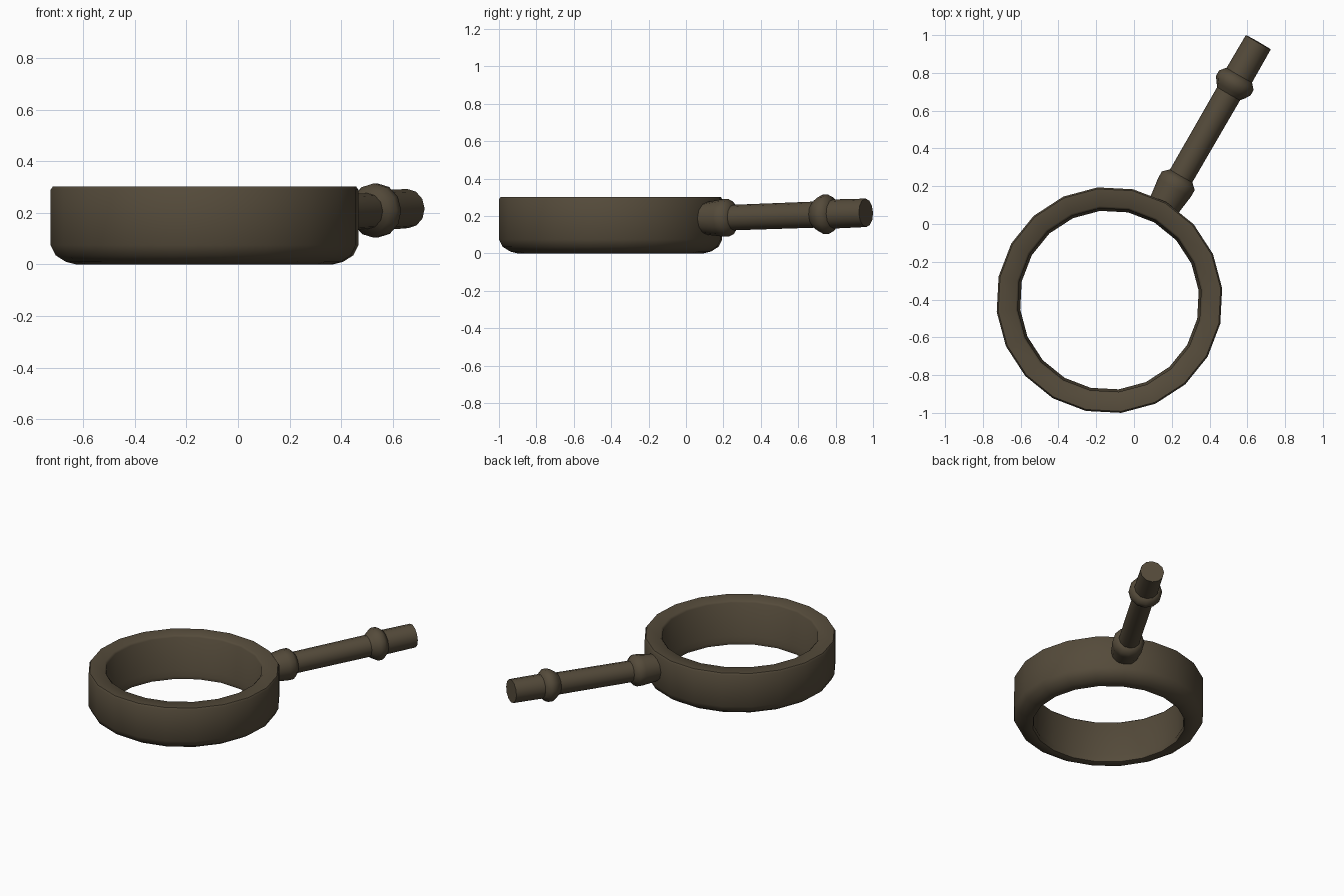
import bpy, bmesh, math
from mathutils import Matrix, Vector

if "Cube" in bpy.data.objects:
    bpy.data.objects.remove(bpy.data.objects["Cube"])

brown = bpy.data.materials.new("dark_brown")
brown.diffuse_color = (0.09, 0.07, 0.043, 1)
brown.use_nodes = True
brown.node_tree.nodes["Principled BSDF"].inputs["Base Color"].default_value = brown.diffuse_color


def lathe(name, profile, sides, matrix, closed):
    """Revolve (radius, height) points about z, then place with matrix."""
    bm = bmesh.new()
    loops = []
    for r, z in profile:
        loops.append([bm.verts.new((r * math.cos(2 * math.pi * i / sides),
                                    r * math.sin(2 * math.pi * i / sides), z))
                      for i in range(sides)])
    pairs = list(zip(loops, loops[1:]))
    if closed:
        pairs.append((loops[-1], loops[0]))
    else:
        bm.faces.new(loops[0])
        bm.faces.new(loops[-1])
    for a, b in pairs:
        for i in range(sides):
            j = (i + 1) % sides
            bm.faces.new((a[i], a[j], b[j], b[i]))
    bmesh.ops.recalc_face_normals(bm, faces=bm.faces)
    bm.transform(matrix)
    mesh = bpy.data.meshes.new(name)
    bm.to_mesh(mesh)
    bm.free()
    mesh.materials.append(brown)
    ob = bpy.data.objects.new(name, mesh)
    bpy.context.collection.objects.link(ob)
    bpy.context.view_layer.objects.active = ob
    ob.select_set(True)
    bpy.ops.object.shade_smooth_by_angle(angle=math.radians(50))
    ob.select_set(False)
    return ob


centre = Vector((-0.13, -0.403, 0))
heading = math.radians(60)

# Round frame: rounded lower edge, slim bevels at the top and inside
ring = [(0.50, 0.0), (0.54, 0.01), (0.58, 0.035), (0.60, 0.075),
        (0.60, 0.29), (0.592, 0.302), (0.50, 0.302), (0.488, 0.29),
        (0.488, 0.06), (0.475, 0.03), (0.48, 0.006)]
lathe("ring_frame", ring, 20,
      Matrix.Translation(centre) @ Matrix.Rotation(heading, 4, 'Z'), True)

# Handle axis: outward from the ring, rising slightly
axis = Vector((math.cos(heading), math.sin(heading), 0.031)).normalized()
handle = Matrix.Translation(centre + Vector((0, 0, 0.168))) @ \
    axis.to_track_quat('Z', 'Y').to_matrix().to_4x4()

# Socket, rod, raised collar and grip end (radius, distance from ring centre)
lathe("handle_socket", [(0.083, 0.53), (0.088, 0.60), (0.10, 0.69),
                        (0.10, 0.73), (0.066, 0.762)], 12, handle, False)
lathe("handle_rod", [(0.068, 0.72), (0.070, 1.30)], 12, handle, False)
lathe("handle_collar", [(0.069, 1.262), (0.088, 1.285), (0.105, 1.312),
                        (0.105, 1.345), (0.078, 1.376)], 12, handle, False)
lathe("handle_end", [(0.078, 1.35), (0.076, 1.577)], 12, handle, False)
